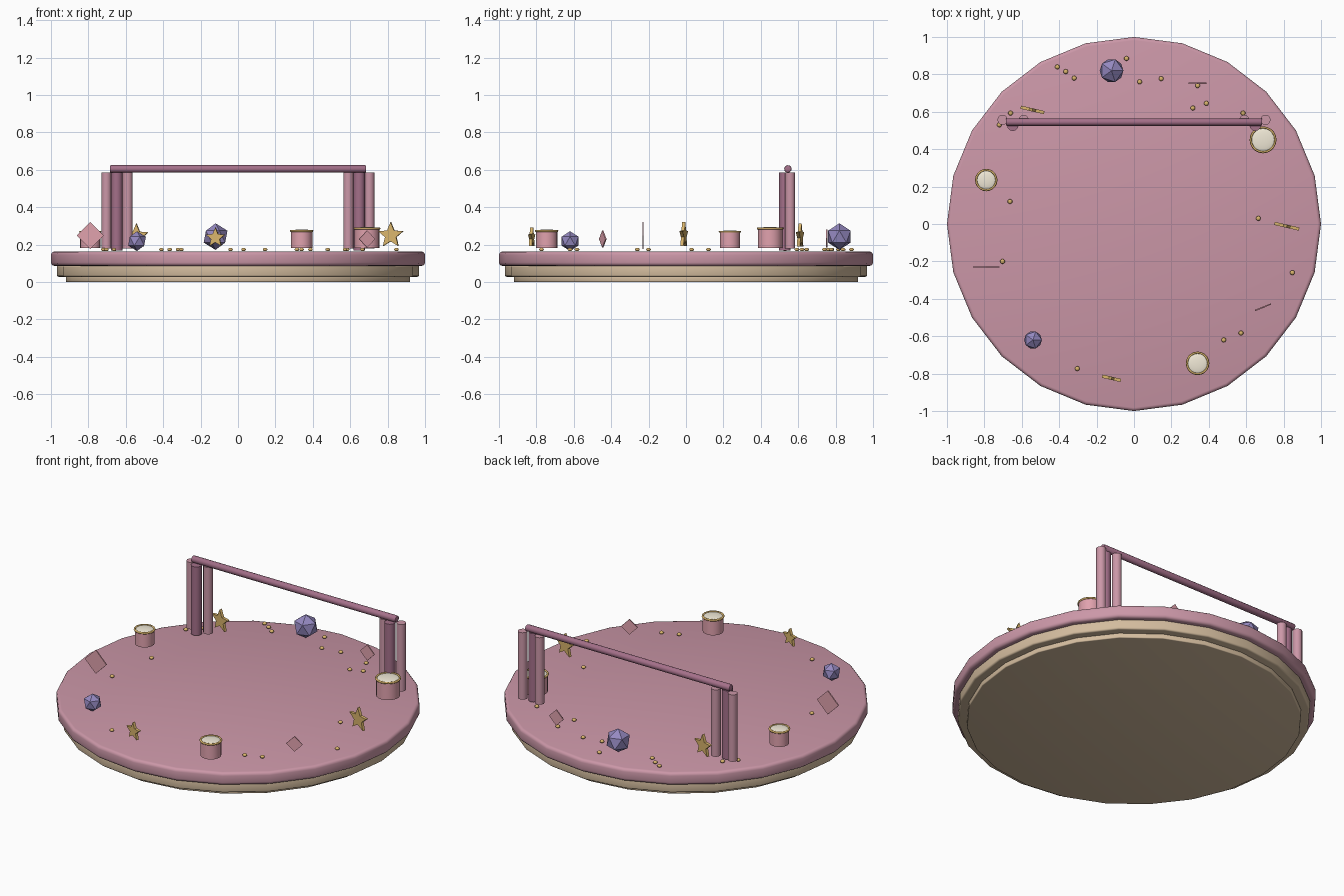
import bpy, bmesh, math
from mathutils import Matrix

if "Cube" in bpy.data.objects:
    bpy.data.objects.remove(bpy.data.objects["Cube"])


def mat(name, r, g, b):
    m = bpy.data.materials.new(name)
    m.diffuse_color = (r, g, b, 1)
    m.use_nodes = True
    m.node_tree.nodes["Principled BSDF"].inputs["Base Color"].default_value = m.diffuse_color
    return m


PINK = mat("pink", 0.60, 0.31, 0.39)
ROSE = mat("rose", 0.37, 0.16, 0.25)
CUP = mat("cup_pink", 0.75, 0.36, 0.42)
CREAM = mat("cream", 0.65, 0.50, 0.34)
WHITE = mat("icing", 0.88, 0.82, 0.68)
GOLD = mat("gold", 0.70, 0.46, 0.15)
PURPLE = mat("purple", 0.30, 0.25, 0.53)


def finish(bm, name, material, matrix=Matrix(), smooth=None):
    bmesh.ops.recalc_face_normals(bm, faces=bm.faces)
    me = bpy.data.meshes.new(name)
    bm.to_mesh(me)
    bm.free()
    ob = bpy.data.objects.new(name, me)
    bpy.context.collection.objects.link(ob)
    me.materials.append(material)
    ob.matrix_world = matrix
    if smooth is not None:
        bpy.ops.object.select_all(action='DESELECT')
        ob.select_set(True)
        bpy.context.view_layer.objects.active = ob
        bpy.ops.object.shade_smooth_by_angle(angle=math.radians(smooth))
    return ob


def cylinder(name, material, r, z0, z1, x=0, y=0, sides=24, bevel=0.0, smooth=40):
    bm = bmesh.new()
    bmesh.ops.create_cone(bm, cap_ends=True, segments=sides, radius1=r, radius2=r, depth=z1 - z0)
    if bevel:
        rims = [e for e in bm.edges if abs(e.verts[0].co.z - e.verts[1].co.z) < 1e-5]
        bmesh.ops.bevel(bm, geom=rims, offset=bevel, segments=3, profile=0.5, affect='EDGES')
    return finish(bm, name, material, Matrix.Translation((x, y, (z0 + z1) / 2)), smooth)


def plate(name, material, pts, thick, loc, turn):
    # upright flat outline (x, z) with thickness along y
    bm = bmesh.new()
    f = bm.faces.new([bm.verts.new((px, -thick / 2, pz)) for px, pz in pts])
    ext = bmesh.ops.extrude_face_region(bm, geom=[f])
    verts = [v for v in ext['geom'] if isinstance(v, bmesh.types.BMVert)]
    bmesh.ops.translate(bm, vec=(0, thick, 0), verts=verts)
    m = Matrix.Translation(loc) @ Matrix.Rotation(math.radians(turn), 4, 'Z')
    return finish(bm, name, material, m)


# Stacked round platform
cylinder("platform_foot", CREAM, 0.92, 0.0, 0.03, bevel=0.005, smooth=180)
cylinder("platform_middle", CREAM, 0.968, 0.028, 0.09, bevel=0.01, smooth=180)
cylinder("platform_top", PINK, 1.0, 0.087, 0.163, bevel=0.018, smooth=180)

# Curtain folds on both sides and the rod
for side, s in (("left", -1), ("right", 1)):
    cylinder(f"curtain_{side}_outer", PINK, 0.027, 0.18, 0.585, s * 0.703, 0.557, 12)
    cylinder(f"curtain_{side}_middle", ROSE, 0.031, 0.17, 0.585, s * 0.648, 0.528, 12)
    cylinder(f"curtain_{side}_inner", PINK, 0.027, 0.18, 0.585, s * 0.590, 0.557, 12)
rod = bmesh.new()
bmesh.ops.create_cone(rod, cap_ends=True, segments=12, radius1=0.02, radius2=0.02, depth=1.37)
caps = [e for e in rod.edges if abs(e.verts[0].co.z - e.verts[1].co.z) < 1e-5]
bmesh.ops.bevel(rod, geom=caps, offset=0.006, segments=2, profile=0.5, affect='EDGES')
finish(rod, "curtain_rod", ROSE, Matrix.Translation((0, 0.545, 0.605)) @ Matrix.Rotation(math.pi / 2, 4, 'Y'), 40)

# Little cups: body, gold rim, icing
for i, (x, y, r, top) in enumerate([(-0.79, 0.235, 0.054, 0.275), (0.69, 0.45, 0.066, 0.293),
                                    (0.34, -0.745, 0.057, 0.28)]):
    cylinder(f"cup_body_{i}", CUP, r, 0.183, top - 0.006, x, y, 20)
    bpy.ops.mesh.primitive_torus_add(major_segments=20, minor_segments=6, major_radius=r,
                                     minor_radius=0.006, location=(x, y, top - 0.006))
    rim = bpy.context.object
    rim.name = f"cup_rim_{i}"
    rim.data.materials.append(GOLD)
    bpy.ops.object.shade_smooth()
    bm = bmesh.new()
    bmesh.ops.create_uvsphere(bm, u_segments=20, v_segments=8, radius=1)
    finish(bm, f"cup_icing_{i}", WHITE, Matrix.Translation((x, y, top - 0.008))
           @ Matrix.Diagonal((r * 0.97, r * 0.97, 0.010, 1)), 60)

# Faceted gems
for i, (x, y, z, r) in enumerate([(-0.12, 0.82, 0.243, 0.071), (-0.54, -0.62, 0.219, 0.053)]):
    bm = bmesh.new()
    bmesh.ops.create_icosphere(bm, subdivisions=1, radius=r)
    finish(bm, f"gem_{i}", PURPLE, Matrix.Translation((x, y, z)))

# Standing stars
for i, (x, y, z, r) in enumerate([(-0.12, -0.825, 0.237, 0.054), (0.817, -0.012, 0.25, 0.071),
                                  (-0.543, 0.61, 0.245, 0.068)]):
    pts = []
    for k in range(10):
        q = r if k % 2 == 0 else r * 0.45
        a = math.pi / 2 + k * math.pi / 5
        pts.append((q * math.cos(a), q * math.sin(a)))
    plate(f"star_{i}", GOLD, pts, 0.017, (x, y, z), -13)

# Thin diamond cards
for i, (x, y, z, r, turn) in enumerate([(-0.79, -0.23, 0.25, 0.072, 0), (0.69, -0.445, 0.23, 0.046, 22),
                                        (0.34, 0.753, 0.232, 0.048, 0)]):
    plate(f"diamond_{i}", CUP, [(r, 0), (0, r), (-r, 0), (0, -r)], 0.007, (x, y, z), turn)

# Scattered beads
beads = [(-.41, .84), (-.365, .815), (-.32, .78), (-.04, .885), (.03, .76), (.145, .777), (.34, .74),
         (.315, .62), (.387, .645), (.583, .593), (-.66, .593), (-.72, .53), (-.663, .12), (.665, .03),
         (.847, -.26), (-.703, -.2), (-.303, -.773), (.48, -.62), (.572, -.583)]
for i, (x, y) in enumerate(beads):
    bm = bmesh.new()
    bmesh.ops.create_uvsphere(bm, u_segments=10, v_segments=6, radius=0.013)
    finish(bm, f"bead_{i}", GOLD, Matrix.Translation((x, y, 0.174)) @ Matrix.Diagonal((1, 1, 0.7, 1)), 60)
